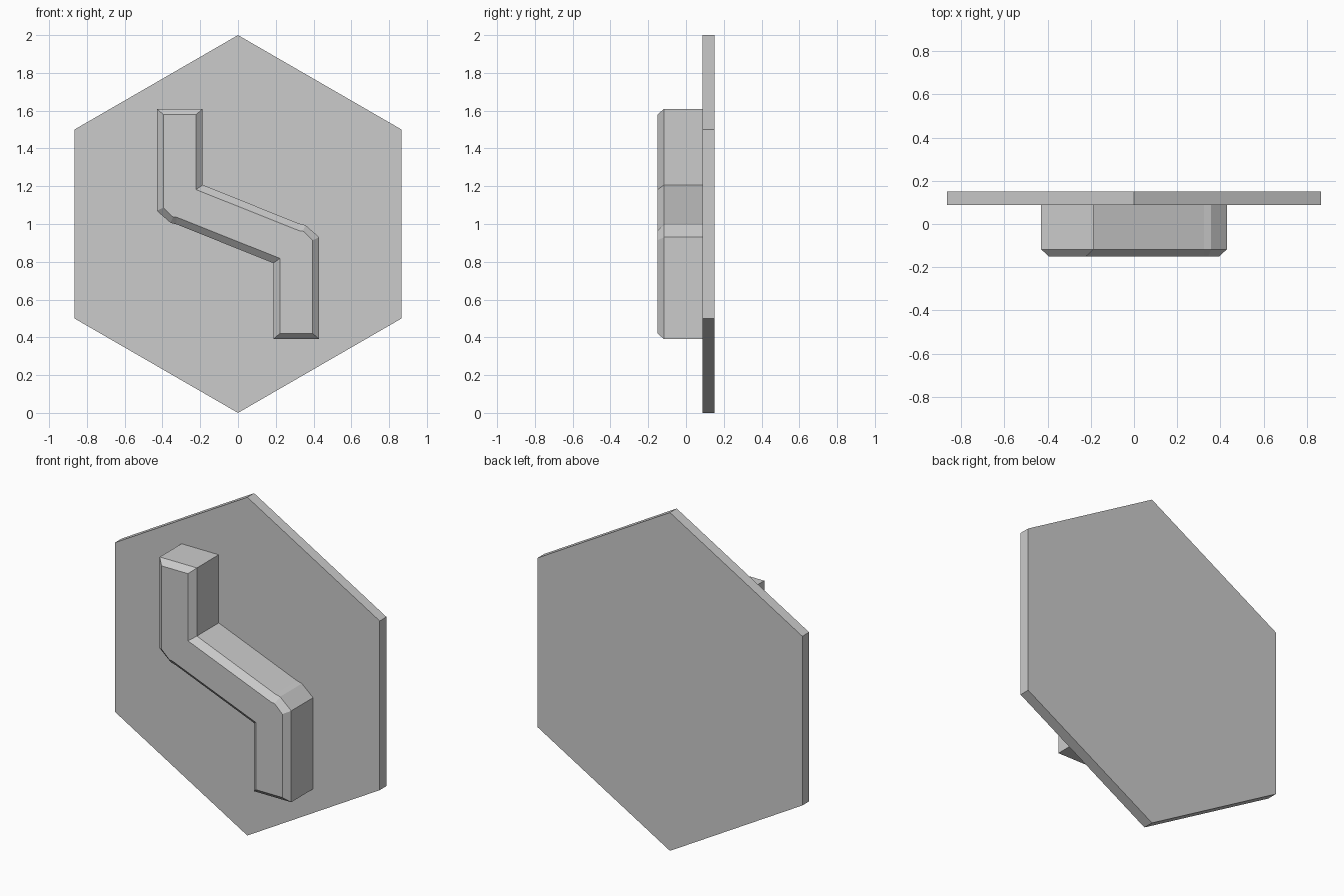
import bpy
import bmesh
from math import pi
from mathutils import Matrix

cube = bpy.data.objects.get("Cube")
if cube:
    bpy.data.objects.remove(cube, do_unlink=True)

# Single plain grey material
grey = bpy.data.materials.new("light_grey")
grey.use_nodes = True
colour = (0.6, 0.6, 0.6, 1)
grey.diffuse_color = colour
grey.node_tree.nodes["Principled BSDF"].inputs["Base Color"].default_value = colour

PLATE_FRONT, PLATE_BACK = 0.087, 0.15
RIDGE_FRONT, RIDGE_SHOULDER = -0.15, -0.117


def finish(bm, name):
    bmesh.ops.recalc_face_normals(bm, faces=bm.faces)
    mesh = bpy.data.meshes.new(name)
    bm.to_mesh(mesh)
    bm.free()
    mesh.materials.append(grey)
    obj = bpy.data.objects.new(name, mesh)
    bpy.context.collection.objects.link(obj)
    return obj


def half_turn(points):
    """Complete an outline with its half-turn copy about the centre."""
    return points + [(-x, -z) for x, z in points]


# Hexagonal back plate, standing on a corner
bm = bmesh.new()
bmesh.ops.create_cone(bm, cap_ends=True, segments=6, radius1=1, radius2=1,
                      depth=PLATE_BACK - PLATE_FRONT,
                      matrix=Matrix.Rotation(pi / 2, 4, "X"))
plate = finish(bm, "hexagonal_plate")
plate.location = (0, (PLATE_FRONT + PLATE_BACK) / 2, 1)

# Raised zigzag ridge with a chamfered front rim
outer = half_turn([(-0.43, 0.61), (-0.187, 0.61), (-0.187, 0.207),
                   (0.325, 0.002), (0.357, -0.006), (0.43, -0.07)])
inner = half_turn([(-0.395, 0.579), (-0.222, 0.579), (-0.222, 0.182),
                   (0.325, -0.036), (0.344, -0.037), (0.395, -0.086)])
bm = bmesh.new()
rings = [[bm.verts.new((x, y, z)) for x, z in outline]
         for outline, y in ((outer, PLATE_FRONT), (outer, RIDGE_SHOULDER),
                            (inner, RIDGE_FRONT))]
for a, b in zip(rings, rings[1:]):
    for i in range(len(a)):
        j = (i + 1) % len(a)
        bm.faces.new((a[i], a[j], b[j], b[i]))
bm.faces.new(rings[0])
bm.faces.new(rings[-1])
ridge = finish(bm, "zigzag_ridge")
ridge.location.z = 1
